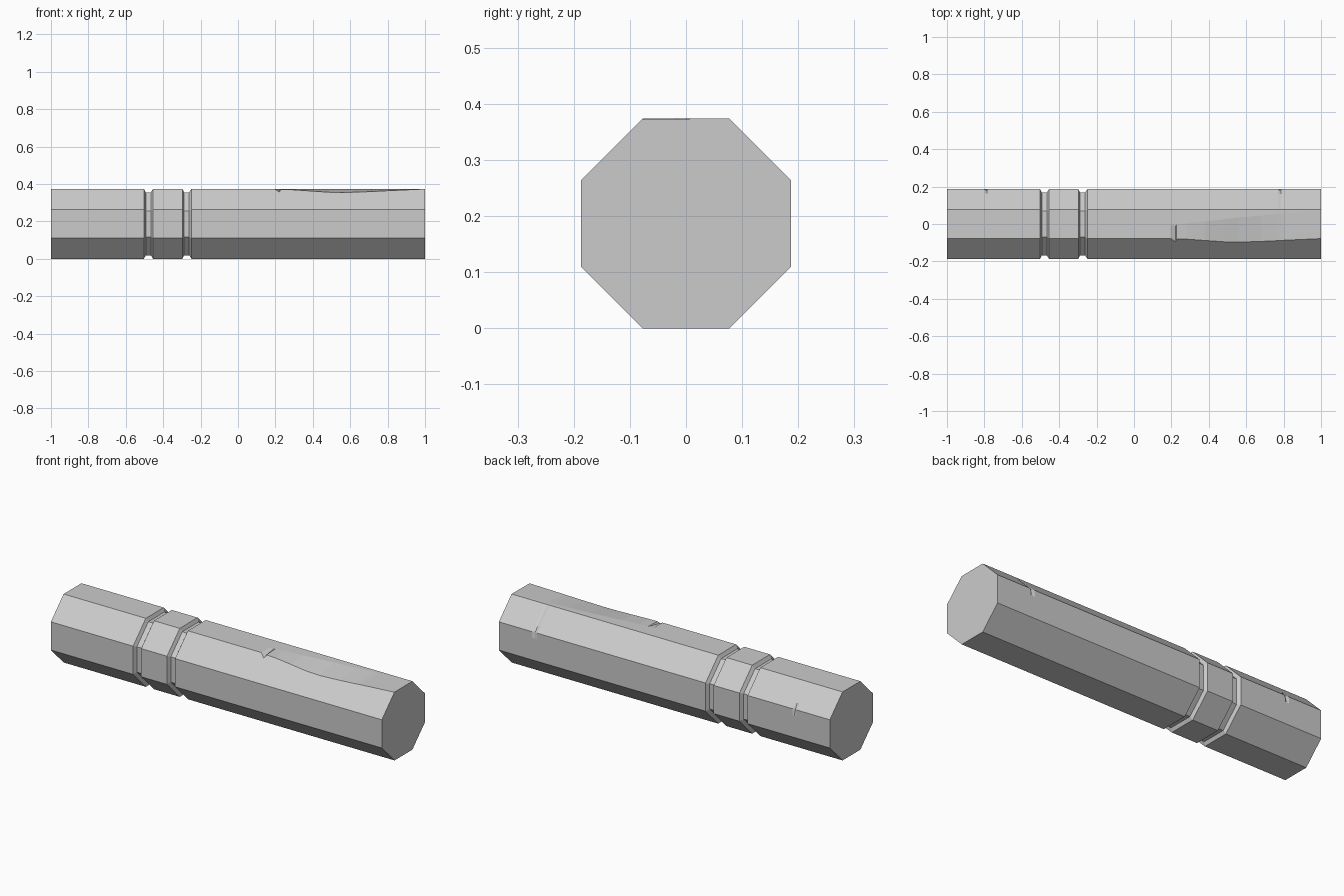
import bpy, bmesh

if "Cube" in bpy.data.objects:
    bpy.data.objects.remove(bpy.data.objects["Cube"])

R, C = 0.187, 0.077      # octagon half width and half side length
GROOVE = 0.9             # cross-section scale at the groove floor


def section(scale=1.0, edge=None, bend=0.0, nick_hi=0.0, nick_lo=0.0):
    """Octagon in (y, z) with extra points for the worn edge and the nicks."""
    pts = [(C, R), (bend, R), edge or (-C, R), (-R, C), (-R, -C),
           (-C, -R), (C, -R), (R, -C),
           (R, C - 0.035), (R - nick_lo, C), (R - 0.025 - nick_hi, C + 0.025 - nick_hi)]
    return [(y * scale, z * scale) for y, z in pts]


rings = [(-1.0, section())]
# small nick in the back edge near the left end
rings += [(-0.80, section()), (-0.785, section(nick_lo=0.012)), (-0.775, section())]
# two grooves around the body
for a in (-0.503, -0.298):
    rings += [(a, section()), (a + 0.010, section(GROOVE)),
              (a + 0.037, section(GROOVE)), (a + 0.049, section())]
# crack at the start of the worn top front edge
rings += [(0.195, section()),
          (0.222, section(edge=(-0.094, 0.170), bend=-0.012)),
          (0.228, section(edge=(-0.080, 0.184)))]
# long worn top front edge: x, depth, width of the bent area
for x, d, b in [(0.28, 0.004, 0.005), (0.38, 0.011, 0.015), (0.48, 0.018, 0.025),
                (0.56, 0.020, 0.035), (0.68, 0.016, 0.045)]:
    rings.append((x, section(edge=(-C - d, R - d), bend=b)))
# nick in the back edge within the worn stretch
for x, d, n in [(0.77, 0.012, 0), (0.785, 0.011, 0.009), (0.80, 0.010, 0)]:
    rings.append((x, section(edge=(-C - d, R - d), bend=0.055, nick_hi=n * 0.3, nick_lo=n)))
rings.append((1.0, section(edge=(-C - 0.001, R - 0.001), bend=0.07)))

# loft the sections into one closed body
bm = bmesh.new()
loops = [[bm.verts.new((x, y, z + R)) for y, z in sec] for x, sec in rings]
n = len(loops[0])
for a, b in zip(loops, loops[1:]):
    for i in range(n):
        j = (i + 1) % n
        bm.faces.new((a[i], a[j], b[j], b[i]))
bm.faces.new(loops[0])
bm.faces.new(loops[-1])
bmesh.ops.recalc_face_normals(bm, faces=bm.faces)
mesh = bpy.data.meshes.new("octagonal_beam")
bm.to_mesh(mesh)
bm.free()
beam = bpy.data.objects.new("octagonal_beam", mesh)
bpy.context.collection.objects.link(beam)
